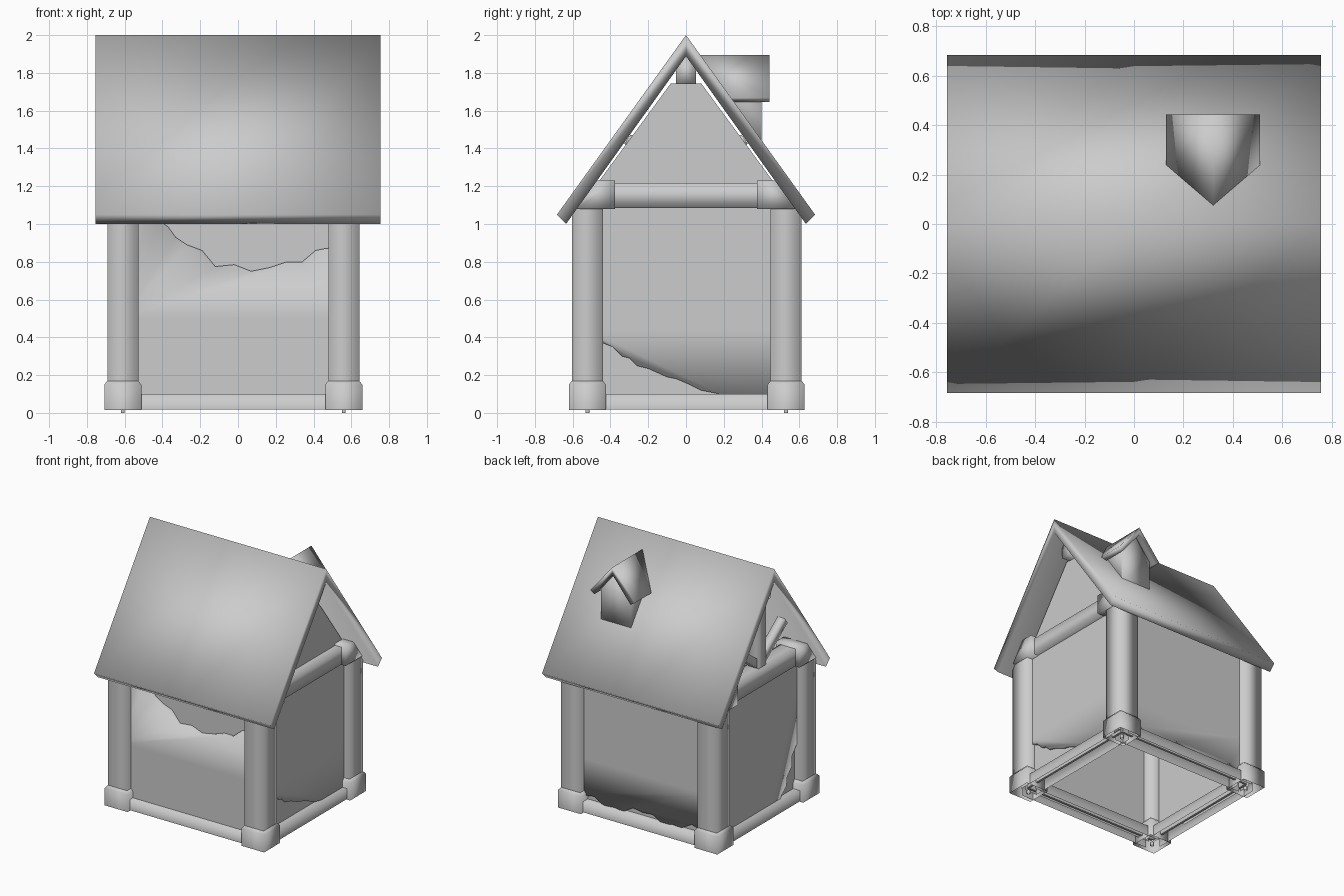
import bpy, bmesh, math
from mathutils import Vector

if "Cube" in bpy.data.objects:
    bpy.data.objects.remove(bpy.data.objects["Cube"], do_unlink=True)

grey = bpy.data.materials.new("plain_grey")
grey.use_nodes = True
COLOUR = (0.604, 0.604, 0.604, 1)
grey.diffuse_color = COLOUR
grey.node_tree.nodes["Principled BSDF"].inputs["Base Color"].default_value = COLOUR


def finish(name, bm, smooth=True):
    for f in bm.faces:
        f.smooth = smooth
    mesh = bpy.data.meshes.new(name)
    bm.to_mesh(mesh)
    bm.free()
    mesh.materials.append(grey)
    bpy.context.collection.objects.link(bpy.data.objects.new(name, mesh))


def place(axis, d, h, z):
    return (d, h, z) if axis == 'x' else (h, d, z)


def prism(name, points, axis, stations, smooth=True, back_slope=False):
    """Extrude a (horizontal, z) outline through stations along x or y."""
    bm = bmesh.new()
    rings = [[bm.verts.new(place(axis, d, h, z)) for h, z in points] for d in stations]
    bm.faces.new(rings[0])
    bm.faces.new(rings[-1])
    n = len(points)
    for lo, hi in zip(rings, rings[1:]):
        for i in range(n):
            j = (i + 1) % n
            bm.faces.new((lo[i], lo[j], hi[j], hi[i]))
    if back_slope:  # the hidden end follows the main roof
        for v in rings[0]:
            v.co.y = (1.95 - v.co.z) / 1.4
    bmesh.ops.recalc_face_normals(bm, faces=bm.faces)
    finish(name, bm, smooth)


def sheet(name, edge, corners, axis, inner, outer, cut_co, cut_no):
    """Plaster sheet with a softly rounded broken edge; the cut limits the rounding."""
    bm = bmesh.new()
    face_verts = [bm.verts.new(place(axis, outer, h, z)) for h, z in edge + corners]
    rim = [bm.verts.new(place(axis, inner, h, z)) for h, z in edge]
    main = bm.faces.new(face_verts)
    for i in range(len(edge) - 1):
        bm.faces.new((face_verts[i + 1], face_verts[i], rim[i], rim[i + 1]))
    main.normal_update()
    if main.normal.dot(Vector(place(axis, outer - inner, 0, 0))) < 0:
        bmesh.ops.reverse_faces(bm, faces=bm.faces)
    bmesh.ops.bisect_plane(bm, geom=bm.verts[:] + bm.edges[:] + bm.faces[:],
                           plane_co=cut_co, plane_no=cut_no)
    finish(name, bm)


def timber(name, a, b, sections, open_bottom=False):
    """Soft-shaded open-ended bar; sections are (fraction, half width, half height)."""
    a, b = Vector(a), Vector(b)
    rot = (b - a).to_track_quat('Z', 'Y')
    bm = bmesh.new()
    rings = []
    for t, w, h in sections:
        rings.append([bm.verts.new(a.lerp(b, t) + rot @ Vector((x, y, 0)))
                      for x, y in ((w, h), (-w, h), (-w, -h), (w, -h))])
    for lo, hi in zip(rings, rings[1:]):
        for i in range(4):
            j = (i + 1) % 4
            bm.faces.new((lo[i], lo[j], hi[j], hi[i]))
    bm.normal_update()
    if open_bottom:
        under = [f for f in bm.faces if f.normal.z < -0.9]
        bmesh.ops.delete(bm, geom=under, context='FACES')
    finish(name, bm)


def bar(name, a, b, w, h=None, open_bottom=False):
    h = h or w
    timber(name, a, b, [(0, w, h), (1, w, h)], open_bottom)


XS = {"right": -0.61, "left": 0.56}
YS = {"front": -0.522, "back": 0.53}

# Corner posts with footings and carved heads
for xn, x in XS.items():
    for yn, y in YS.items():
        tag = yn + "_" + xn
        bar("post_" + tag, (x, y, 0.1), (x, y, 1.1), 0.082)
        timber("footing_" + tag, (x, y, 0.015), (x, y, 0.17),
               [(0, 0.098, 0.098), (0.87, 0.098, 0.098), (1, 0.082, 0.082)])
        bar("foot_peg_" + tag, (x, y, 0), (x, y, 0.03), 0.01)
        s = -1 if y < 0 else 1
        head = [(0.375, 1.08), (0.58, 1.08), (0.55, 1.14), (0.48, 1.23), (0.375, 1.23)]
        prism("post_head_" + tag, [(s * h, z) for h, z in head], 'x', (x - 0.1, x + 0.1))

# Ground sills and eave beams, front and back
for yn, y in YS.items():
    s = -1 if y < 0 else 1
    bar("sill_" + yn, (XS["right"], y, 0.06), (XS["left"], y, 0.06), 0.07, 0.041, True)
    beam = [(0.42, 1.07), (0.585, 1.07), (0.54, 1.13), (0.47, 1.2), (0.42, 1.2)]
    prism("eave_beam_" + yn, [(s * h, z) for h, z in beam], 'x', (XS["right"], XS["left"]))

# Ground sills and tie beams at the gable ends
for xn, x in XS.items():
    bar("sill_" + xn, (x, YS["front"], 0.06), (x, YS["back"], 0.06), 0.07, 0.041, True)
    bar("tie_beam_" + xn, (x, -0.42, 1.15), (x, 0.42, 1.15), 0.066)

# Inner wall boards
X0, X1, Y0, Y1 = XS["right"], XS["left"], YS["front"], YS["back"]


def rect(a, b, lo, hi):
    return [(a, lo), (b, lo), (b, hi), (a, hi)]


prism("inner_wall_front", rect(X0, X1, 0.05, 1.1), 'y', (Y0 - 0.012, Y0 + 0.005), False)
prism("inner_wall_back", rect(X0, X1, 0.05, 1.1), 'y', (Y1 - 0.005, Y1 + 0.012), False)
prism("inner_wall_right", rect(Y0, Y1, 0.05, 1.1), 'x', (X0 - 0.012, X0 + 0.005), False)
prism("inner_wall_left", rect(Y0, Y1, 0.05, 1.1), 'x', (X1 - 0.005, X1 + 0.012), False)

# Broken plaster sheets over the boards
UP = (0, 0, 1)
front_edge = [(X1, 0.88), (0.46, 0.87), (0.41, 0.86), (0.34, 0.8), (0.26, 0.8), (0.17, 0.77),
              (0.07, 0.75), (-0.02, 0.785), (-0.12, 0.775), (-0.19, 0.86), (-0.27, 0.89),
              (-0.33, 0.93), (-0.37, 0.985), (-0.42, 1.02), (-0.46, 1.1)]
sheet("plaster_front", front_edge, [(X0, 1.1), (X0, 0.05), (X1, 0.05)],
      'y', Y0 - 0.012, Y0 - 0.034, (0, 0, 0.5), UP)

left_edge = [(Y0, 0.4), (-0.44, 0.37), (-0.39, 0.35), (-0.34, 0.3), (-0.3, 0.29), (-0.26, 0.25),
             (-0.2, 0.235), (-0.1, 0.19), (-0.05, 0.18), (0.02, 0.15), (0.08, 0.12),
             (0.18, 0.1), (0.3, 0.08), (Y1, 0.07)]
sheet("plaster_left", left_edge, [(Y1, 1.1), (Y0, 1.1)],
      'x', X1 + 0.012, X1 + 0.034, (0, 0, 0.44), UP)

back_edge = [(X0 + (X1 - X0) * i / 14, 0.12 + 0.025 * math.sin(i * 1.1) + 0.012 * (-1) ** i)
             for i in range(15)]
sheet("plaster_back", back_edge, [(X1, 1.1), (X0, 1.1)],
      'y', Y1 + 0.012, Y1 + 0.034, (0, 0, 0.42), UP)

right_edge = [(-0.2, 0.05), (-0.25, 0.12), (-0.31, 0.17), (-0.32, 0.24), (-0.38, 0.3),
              (-0.38, 0.38), (-0.43, 0.44), (Y0, 0.52)]
sheet("plaster_right", right_edge, [(Y0, 1.1), (Y1, 1.1), (Y1, 0.05)],
      'x', X0 - 0.012, X0 - 0.034, (0, -0.1, 0), (0, 1, 0))

# Closed gable on the left, open truss on the right
prism("gable_panel", [(-0.48, 1.2), (0.48, 1.2), (0.08, 1.745), (-0.08, 1.745)],
      'x', (X1 - 0.02, X1 + 0.01), False)
bar("king_post", (X0, 0, 1.18), (X0, 0, 1.78), 0.045)
for side, s in (("front", -1), ("back", 1)):
    bar("truss_brace_" + side, (X0, 0, 1.22), (X0, s * 0.31, 1.45), 0.03)

# Ridge beam and main roof
prism("ridge_beam", [(-0.052, 1.74), (0.052, 1.74), (0.052, 1.83), (0, 1.9), (-0.052, 1.83)],
      'x', (X0 - 0.08, X1 + 0.08))
prism("main_roof", [(-0.635, 1.0), (-0.683, 1.05), (0, 2.0), (0.683, 1.05), (0.635, 1.0), (0, 1.888)],
      'x', (-0.755, 0, 0.755))

# Dormer on the back slope
C = 0.32
prism("dormer_body", [(C - 0.13, 1.4), (C + 0.13, 1.4), (C + 0.13, 1.69), (C, 1.85), (C - 0.13, 1.69)],
      'y', (0, 0.4), back_slope=True)
prism("dormer_roof", [(C - 0.155, 1.645), (C - 0.19, 1.668), (C, 1.895), (C + 0.19, 1.668),
                      (C + 0.155, 1.645), (C, 1.835)], 'y', (0, 0.442), back_slope=True)
